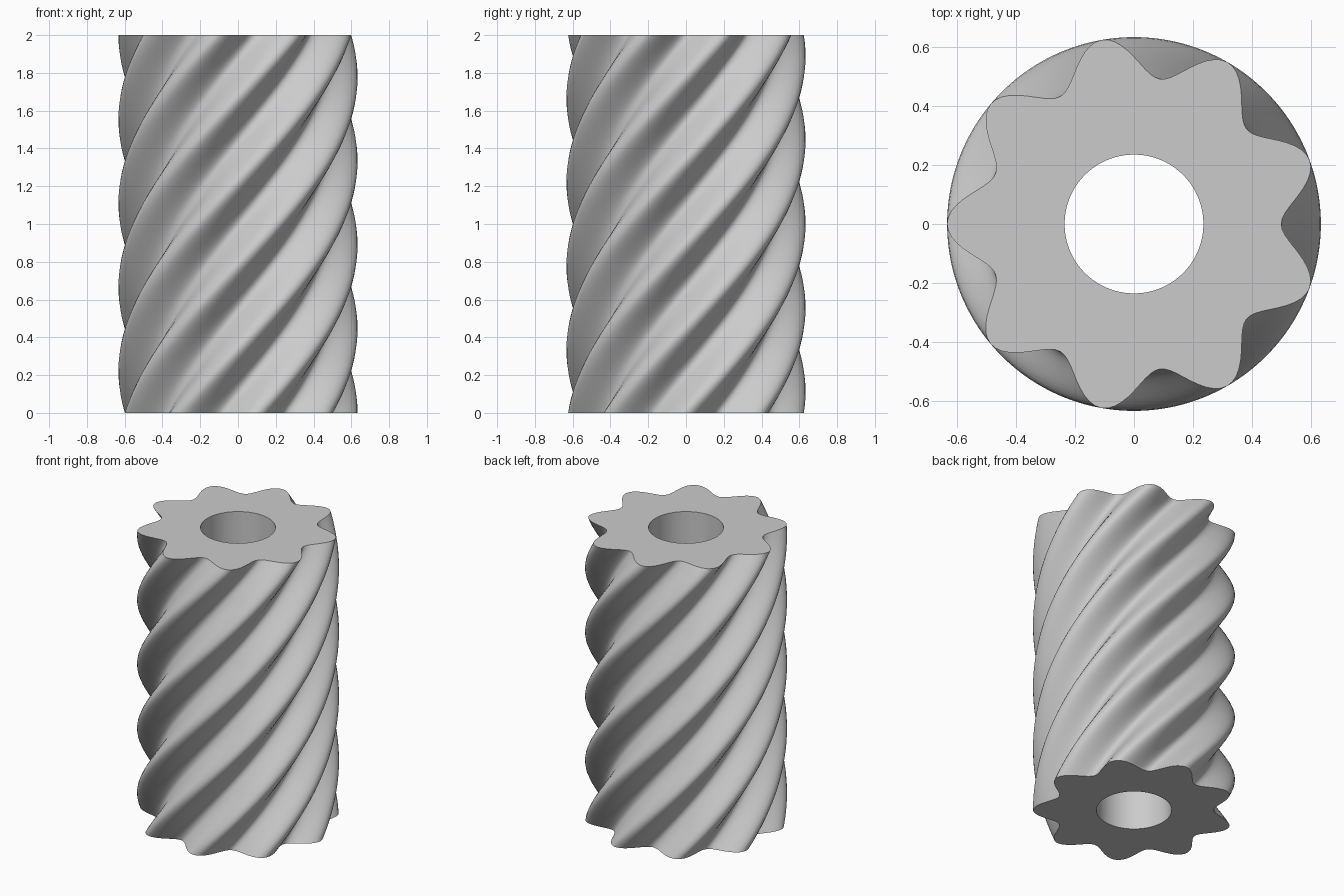
import bpy
import bmesh
from math import cos, sin, pi, tau, radians

cube = bpy.data.objects.get("Cube")
if cube:
    bpy.data.objects.remove(cube, do_unlink=True)

TEETH = 9
SEGMENTS = TEETH * 20
LAYERS = 90
HEIGHT = 2.0
TWIST = pi                    # total turn from bottom to top
MEAN, WAVE = 0.566, 0.067     # wavy outline radius and amplitude
BORE = 0.235

grey = bpy.data.materials.new("mid grey")
grey.use_nodes = True
colour = (0.6, 0.6, 0.6, 1)
grey.diffuse_color = colour
grey.node_tree.nodes["Principled BSDF"].inputs["Base Color"].default_value = colour

bm = bmesh.new()


def ring(radius, z, turn=0.0):
    """Closed loop of vertices whose radius depends on the local angle."""
    steps = [tau * i / SEGMENTS for i in range(SEGMENTS)]
    return [bm.verts.new((radius(a) * cos(a + turn), radius(a) * sin(a + turn), z))
            for a in steps]


def bridge(lower, upper):
    """Quads between two loops, facing outward when the second is above."""
    for i in range(SEGMENTS):
        j = (i + 1) % SEGMENTS
        bm.faces.new((lower[i], lower[j], upper[j], upper[i]))


def lobed(a):
    return MEAN + WAVE * cos(TEETH * a)


def round_bore(a):
    return BORE


# Twisted tooth flanks
layers = [ring(lobed, HEIGHT * k / LAYERS, TWIST * k / LAYERS)
          for k in range(LAYERS + 1)]
for lower, upper in zip(layers, layers[1:]):
    bridge(lower, upper)

# Bore through the middle and the two flat ends
bore_bottom = ring(round_bore, 0.0)
bore_top = ring(round_bore, HEIGHT, TWIST)
bridge(layers[-1], bore_top)
bridge(bore_bottom, layers[0])
for i in range(SEGMENTS):
    j = (i + 1) % SEGMENTS
    bm.faces.new((bore_bottom[j], bore_bottom[i],
                  bore_top[(i + SEGMENTS // 2) % SEGMENTS],
                  bore_top[(j + SEGMENTS // 2) % SEGMENTS]))

mesh = bpy.data.meshes.new("helical_gear")
bm.to_mesh(mesh)
bm.free()
mesh.materials.append(grey)

gear = bpy.data.objects.new("helical_gear", mesh)
bpy.context.collection.objects.link(gear)
bpy.context.view_layer.objects.active = gear
gear.select_set(True)
bpy.ops.object.shade_smooth_by_angle(angle=radians(40))
